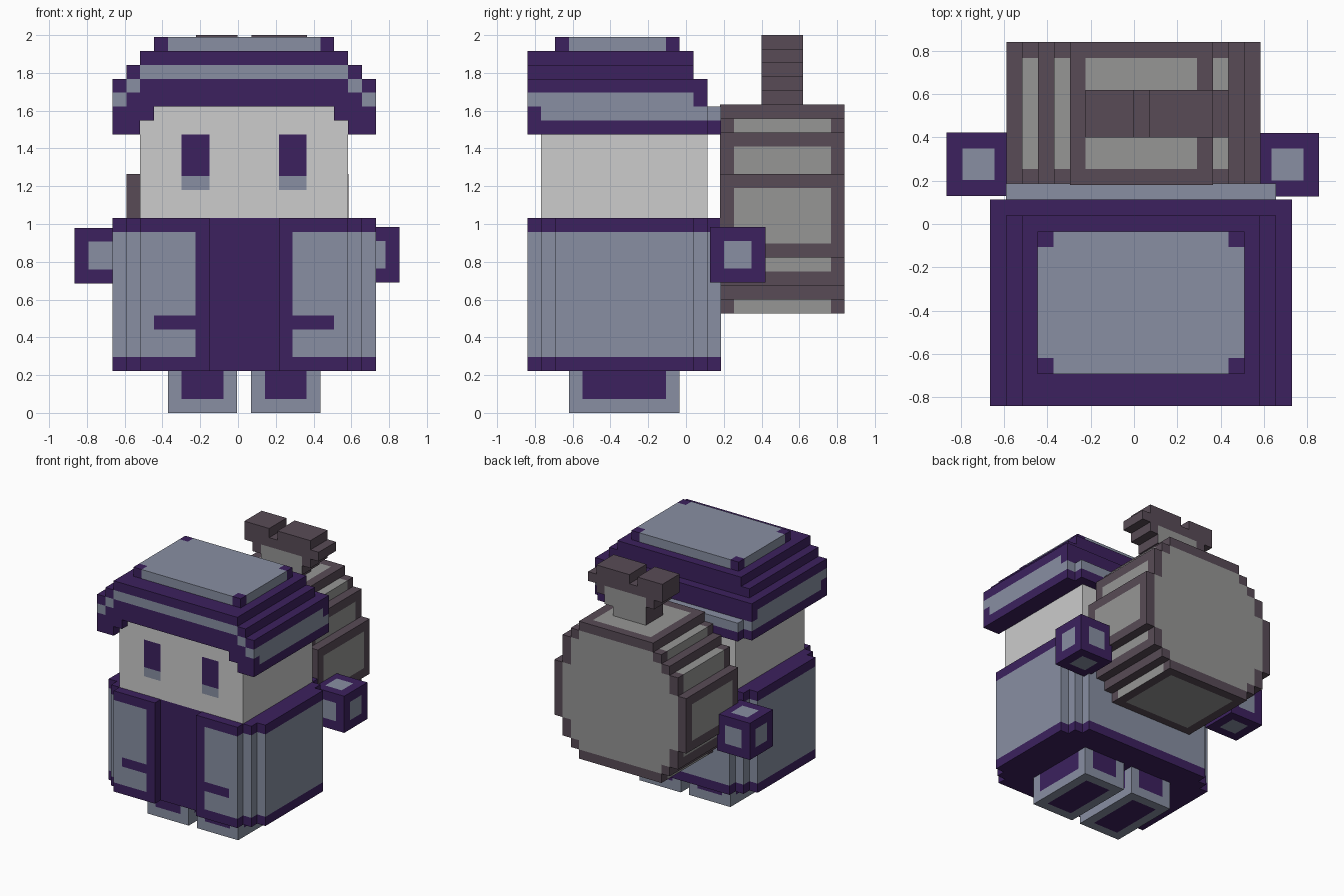
import bpy, bmesh

if "Cube" in bpy.data.objects:
    bpy.data.objects.remove(bpy.data.objects["Cube"])

U = (0.0734, 0.0733, 0.0737)            # block size of the figure
FIGURE = (-0.665, -0.84, 0.0)           # grid corner of the figure
BAG = (-0.59, 0.18, 0.527)              # grid corner of the sack

# Palette (sRGB 0-255 converted to linear)
def linear(c):
    c /= 255
    return c / 12.92 if c <= 0.04045 else ((c + 0.055) / 1.055) ** 2.4

MATS = []
for name, rgb in (("purple cloth", (60, 33, 94)), ("blue grey cloth", (136, 143, 162)),
                  ("pale grey skin", (204, 204, 204)), ("grey sack", (150, 150, 149)),
                  ("brown sack trim", (88, 75, 86))):
    m = bpy.data.materials.new(name)
    m.diffuse_color = [linear(c) for c in rgb] + [1]
    m.use_nodes = True
    m.node_tree.nodes["Principled BSDF"].inputs["Base Color"].default_value = m.diffuse_color
    MATS.append(m)
PURPLE, BLUE, SKIN, GREY, BROWN = range(5)


def solid(name, boxes, colour, origin=FIGURE, cuts=((), (), ())):
    """Union of grid boxes (x0,x1,y0,y1,z0,z1); faces coloured by a rule."""
    axes = [sorted({v for b in boxes for v in b[2 * a:2 * a + 2]} | set(cuts[a])) for a in range(3)]

    def inside(p):
        return any(all(b[2 * a] < p[a] < b[2 * a + 1] for a in range(3)) for b in boxes)

    bm = bmesh.new()
    verts = {}

    def vert(g):
        if g not in verts:
            verts[g] = bm.verts.new([origin[a] + g[a] * U[a] for a in range(3)])
        return verts[g]

    for i in range(len(axes[0]) - 1):
        for j in range(len(axes[1]) - 1):
            for k in range(len(axes[2]) - 1):
                span = [axes[a][n:n + 2] for a, n in enumerate((i, j, k))]
                mid = [(lo + hi) / 2 for lo, hi in span]
                if not inside(mid):
                    continue
                for a in range(3):
                    for s in (0, 1):
                        n = (i, j, k)[a] + (1 if s else -1)
                        if 0 <= n < len(axes[a]) - 1:
                            q = list(mid)
                            q[a] = (axes[a][n] + axes[a][n + 1]) / 2
                            if inside(q):
                                continue
                        b, c = (a + 1) % 3, (a + 2) % 3
                        loop = []
                        for sb, sc in ((0, 0), (1, 0), (1, 1), (0, 1)):
                            g = [0, 0, 0]
                            g[a], g[b], g[c] = span[a][s], span[b][sb], span[c][sc]
                            loop.append(vert(tuple(g)))
                        f = bm.faces.new(loop if s else loop[::-1])
                        normal = [0, 0, 0]
                        normal[a] = 1 if s else -1
                        f.material_index = colour(*mid, normal)
    me = bpy.data.meshes.new(name)
    bm.to_mesh(me)
    bm.free()
    for m in MATS:
        me.materials.append(m)
    ob = bpy.data.objects.new(name, me)
    bpy.context.collection.objects.link(ob)
    return ob


# Feet: blue-grey with purple panels on every side
for name, x0 in (("left_foot", 4), ("right_foot", 10)):
    def foot_colour(x, y, z, n, x0=x0):
        in_x, in_y, in_z = x0 + 1 < x < x0 + 4, 4 < y < 10, z > 1
        hit = (in_y and in_z) if n[0] else (in_x and in_z) if n[1] else (in_x and in_y)
        return PURPLE if hit else BLUE
    solid(name, [(x0, x0 + 5, 3, 11, 0, 3)], foot_colour,
          cuts=((x0 + 1, x0 + 4), (4, 10), (1,)))


# Coat: stepped corners, recessed front strip, pockets and trims
def coat_colour(x, y, z, n):
    if n[2] or z < 4 or z > 13:
        return PURPLE
    if y < 2 and 6 < x < 13:
        return PURPLE
    if n[1] < 0 and y < 1 and 6 < z < 7 and 3 < x < 16:
        return PURPLE
    return BLUE

solid("coat", [(0, 19, 2, 12, 3, 14), (1, 18, 1, 13, 3, 14), (2, 17, 1, 14, 3, 14),
               (2, 7, 0, 1, 3, 14), (12, 17, 0, 1, 3, 14)],
      coat_colour, cuts=((3, 6, 13, 16), (), (4, 6, 7, 13)))


# Head with eyes
def head_colour(x, y, z, n):
    if n[1] < 0 and (5 < x < 7 or 12 < x < 14) and 16 < z < 20:
        return PURPLE if z > 17 else BLUE
    return SKIN

solid("head", [(2, 17, 1, 13, 14, 22)], head_colour,
      cuts=((5, 7, 12, 14), (), (16, 17, 20)))


# Hat: stepped crown, side flaps, back brim and painted band
def hat_colour(x, y, z, n):
    side = min(x, 19 - x)
    if z > 26:
        corner = side < 4 and (y < 3 or y > 10)
        return PURPLE if corner else BLUE
    if n[2] > 0:
        return BLUE if y > 13 else PURPLE
    if n[2] < 0:
        return PURPLE
    if n[1] < 0:
        arch = (24 < z < 25 and side > 2) or (23 < z < 24 and 1 < side < 2) or (22 < z < 23 and side < 1)
        return BLUE if arch else PURPLE
    if n[1] > 0:
        return BLUE if 21 < z < 22 else PURPLE
    if 21 < z < 22 and y > 1 or 22 < z < 23 and y < 12:
        return BLUE
    return PURPLE

solid("hat", [(0, 2, 0, 13, 20, 24), (17, 19, 0, 13, 20, 24), (0, 19, 0, 12, 22, 24),
              (2, 3, 0, 1, 21, 22), (16, 17, 0, 1, 21, 22),
              (1, 18, 0, 12, 24, 25), (2, 17, 0, 12, 25, 26), (3, 16, 2, 11, 26, 27),
              (2, 17, 12, 13, 22, 24), (1, 18, 13, 14, 20, 22)],
      hat_colour, cuts=((1, 4, 15, 18), (1, 3, 10, 12), (21, 22, 23)))


# Hands: purple cubes with a blue-grey square on each face
def hand_colour(x, y, z, n):
    return BLUE if all(n[a] or 1 < p < 3 for a, p in enumerate((x, y, z))) else PURPLE

for name, origin in (("left_hand", (-0.865, 0.13, 0.685)), ("right_hand", (0.562, 0.128, 0.69))):
    solid(name, [(0, 4, 0, 4, 0, 4)], hand_colour, origin, ((1, 3),) * 3)

# Sack: round stepped profile, as rows of (z0, z1, x0, x1)
ROWS = [(0, 1, 3, 13), (1, 2, 2, 14), (2, 4, 1, 15), (4, 10, 0, 16), (10, 12, 1, 15),
        (12, 13, 2, 15), (13, 14, 3, 14), (14, 15, 4, 13)]


def in_sack(x, z):
    return any(a < z < b and c < x < d for a, b, c, d in ROWS)


def sack_colour(x, y, z, n):
    if n[1]:
        near = ((1, 0), (-1, 0), (0, 1), (0, -1))
        return GREY if all(in_sack(x + dx, z + dz) for dx, dz in near) else BROWN
    if not 1 < y < 8:
        return BROWN
    if n[0]:
        bands = ((0, 1), (3, 4), (5, 9), (10, 12), (13, 14))
        return GREY if any(a < z < b for a, b in bands) else BROWN
    if n[2] > 0:
        bands = ((1, 2), (3, 4), (5, 12), (13, 14))
        return GREY if any(a < x < b for a, b in bands) else BROWN
    return GREY if 4 < x < 12 else BROWN

solid("sack", [(c, d, 0, 9, a, b) for a, b, c, d in ROWS], sack_colour, BAG,
      (range(17), (1, 8), range(16)))

# Tied neck of the sack, flaring into two tufts
NECK = [(15, 16, 7, 11), (16, 17, 7, 12), (17, 18, 6, 13), (18, 19, 5, 14),
        (19, 20, 5, 8), (19, 20, 9, 13)]


def neck_colour(x, y, z, n):
    return GREY if n[1] and z < 18 and 7 < x < 12 else BROWN

solid("sack_neck", [(c, d, 3, 6, a, b) for a, b, c, d in NECK], neck_colour, BAG)
